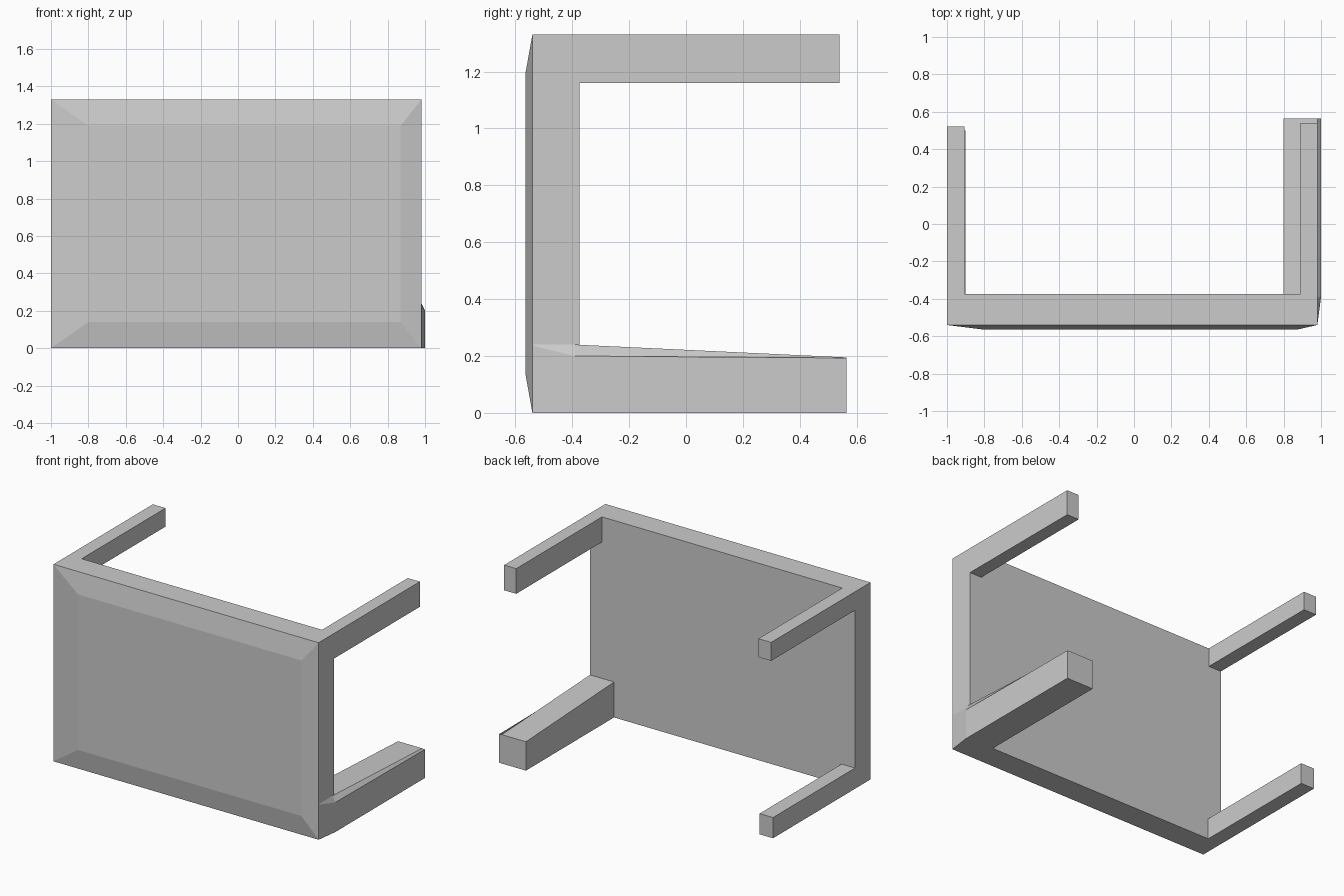
import bpy, bmesh

if "Cube" in bpy.data.objects:
    bpy.data.objects.remove(bpy.data.objects["Cube"])


def loft(name, rings):
    """Skin a solid through matching closed rings of 3D points."""
    bm = bmesh.new()
    loops = [[bm.verts.new(p) for p in ring] for ring in rings]
    n = len(loops[0])
    for a, b in zip(loops, loops[1:]):
        for i in range(n):
            j = (i + 1) % n
            bm.faces.new((a[i], a[j], b[j], b[i]))
    bm.faces.new(loops[0])
    bm.faces.new(loops[-1])
    bmesh.ops.recalc_face_normals(bm, faces=bm.faces)
    mesh = bpy.data.meshes.new(name)
    bm.to_mesh(mesh)
    bm.free()
    obj = bpy.data.objects.new(name, mesh)
    bpy.context.collection.objects.link(obj)
    return obj


def rect(x0, x1, z0, z1, y):
    return [(x0, y, z0), (x1, y, z0), (x1, y, z1), (x0, y, z1)]


# Table top standing on its long edge, with a shallow raised front panel
loft("table_top", [rect(-0.80, 0.87, 0.14, 1.19, -0.565),
                   rect(-1.0, 0.98, 0.0, 1.33, -0.54),
                   rect(-1.0, 0.98, 0.0, 1.33, -0.375)])

# Three slim legs: x range, z range, tip y
slim_legs = {
    "upper_left_leg": (-1.0, -0.905, 1.205, 1.33, 0.52),
    "lower_left_leg": (-1.0, -0.90, 0.0, 0.14, 0.50),
    "upper_right_leg": (0.89, 0.98, 1.16, 1.33, 0.54),
}
for name, (x0, x1, z0, z1, tip) in slim_legs.items():
    loft(name, [rect(x0, x1, z0, z1, y) for y in (-0.40, tip)])


# Thick leg with a chamfered outer edge, tapering down towards its tip
def thick_section(y, outer, shoulder, top):
    return [(0.80, y, 0.0), (outer, y, 0.0), (outer, y, shoulder),
            (0.98, y, top), (0.80, y, top)]


loft("lower_right_leg", [thick_section(-0.535, 0.981, 0.235, 0.24),
                         thick_section(-0.39, 1.0, 0.20, 0.24),
                         thick_section(0.565, 1.0, 0.193, 0.195)])
